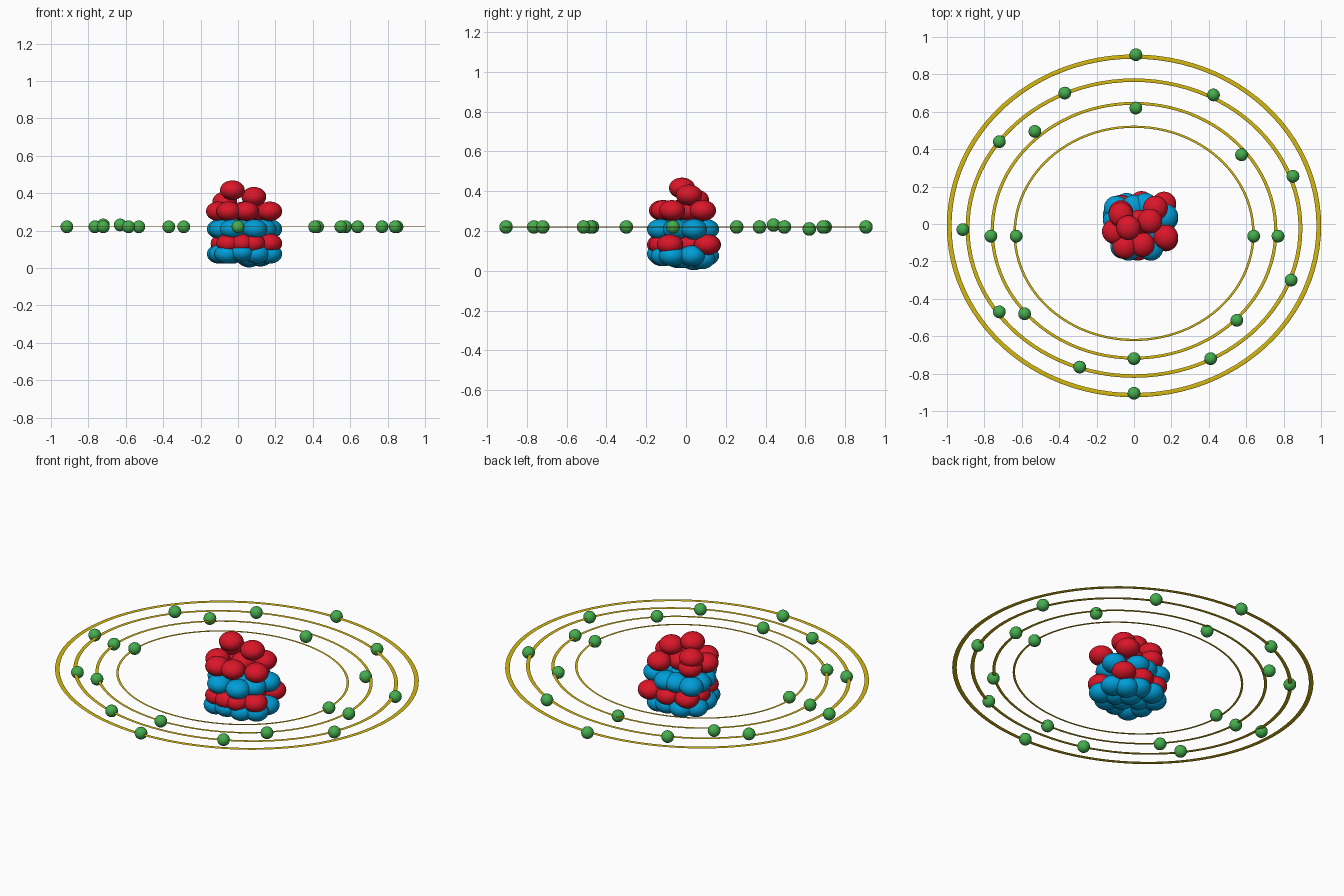
import bpy
import bmesh

cube = bpy.data.objects.get("Cube")
if cube:
    bpy.data.objects.remove(cube, do_unlink=True)

CENTI = 0.01          # part positions below are in hundredths of a unit
ORBIT_Z = 0.22


def make_material(name, colour):
    mat = bpy.data.materials.new(name)
    mat.use_nodes = True
    mat.diffuse_color = (*colour, 1)
    for node in mat.node_tree.nodes:
        if node.type == 'BSDF_PRINCIPLED':
            node.inputs["Base Color"].default_value = (*colour, 1)
            node.inputs["Roughness"].default_value = 0.5
    return mat


red = make_material("proton red", (0.7, 0.008, 0.022))
blue = make_material("neutron blue", (0.0, 0.34, 0.68))
green = make_material("electron green", (0.06, 0.42, 0.075))
gold = make_material("orbit gold", (0.66, 0.48, 0.006))


def ball_mesh(name, radius, height, material):
    """Smooth ball, squashed to the given half height."""
    mesh = bpy.data.meshes.new(name)
    bm = bmesh.new()
    bmesh.ops.create_uvsphere(bm, u_segments=32, v_segments=20, radius=radius)
    for vert in bm.verts:
        vert.co.z *= height / radius
    for face in bm.faces:
        face.smooth = True
    bm.to_mesh(mesh)
    bm.free()
    mesh.materials.append(material)
    return mesh


def place_balls(name, mesh, points, z):
    for x, y, *lift in points:
        obj = bpy.data.objects.new(name, mesh)
        dz = lift[0] if lift else 0
        obj.location = (x * CENTI, y * CENTI, z + dz * CENTI)
        bpy.context.collection.objects.link(obj)


def make_orbit(name, radius_x, radius_y, centre_y, width):
    """Thin flat elliptical band."""
    bpy.ops.mesh.primitive_torus_add(
        major_segments=96, minor_segments=8, major_radius=1,
        minor_radius=width / 2 / radius_x, location=(0, centre_y, ORBIT_Z))
    ring = bpy.context.object
    ring.name = name
    ring.scale = (radius_x, radius_y, 0.004 / width * radius_x)
    ring.data.materials.append(gold)
    bpy.ops.object.shade_smooth_by_angle()


# Orbit rings, outermost first
make_orbit("outer_orbit", 0.988, 0.905, -0.01, 0.025)
make_orbit("third_orbit", 0.89, 0.791, -0.022, 0.021)
make_orbit("second_orbit", 0.758, 0.681, -0.036, 0.017)
make_orbit("inner_orbit", 0.638, 0.57, -0.05, 0.013)

# Electrons on each ring: x, y and optional lift
electron = ball_mesh("electron", 0.034, 0.034, green)
place_balls("inner_electron", electron, [(-63, -6.5, 1), (64, -6.5)], ORBIT_Z)
place_balls("second_electron", electron, [
    (1, 62, -1), (-53, 49.5), (57.5, 37), (-76.5, -6.5), (77, -6.5),
    (-58.5, -48), (55, -51.5), (0, -72)], ORBIT_Z)
place_balls("third_electron", electron, [
    (-37, 70), (42.5, 69), (-72, 44, 1), (85, 25.5), (-91.5, -3),
    (84, -30), (-72, -47), (41, -72), (-29, -76.5)], ORBIT_Z)
place_balls("outer_electron", electron, [(1, 90.5), (0, -90.5)], ORBIT_Z)

# Nucleus: layers of alternating protons and neutrons
proton = ball_mesh("proton", 0.066, 0.052, red)
neutron = ball_mesh("neutron", 0.066, 0.052, blue)
place_balls("top_proton", proton, [
    (-3, -2, 6), (8.5, 1.5, 2.5), (-7, 5)], 0.356)
place_balls("upper_proton", proton, [
    (-7, 6), (-10.5, -4), (-5, -12), (4.5, -11), (17, -7),
    (11.5, 8.5), (3, 1)], 0.303)
place_balls("middle_neutron", neutron, [
    (-9.5, 8.5), (0, 9), (6, 10), (17, 4), (14, -5), (9, -13), (3, 0),
    (-3, -13), (-9, -4), (-10, 2)], 0.208)
place_balls("lower_proton", proton, [
    (17, -8), (16, 10.7), (4, 11), (-7, 9), (-8, 0), (-5, -12),
    (8, -12), (9, 2), (2, -13)], 0.131)
place_balls("bottom_neutron", neutron, [
    (-10, 5), (-9, -5), (-6, -12), (2, -13, 1), (10, -11), (17, -7),
    (17, 3), (12, 8, -1.5), (5, 10), (-4, 10), (5, -4, -1),
    (6, 4, -2), (-3, 0), (11, -2, -1)], 0.075)
